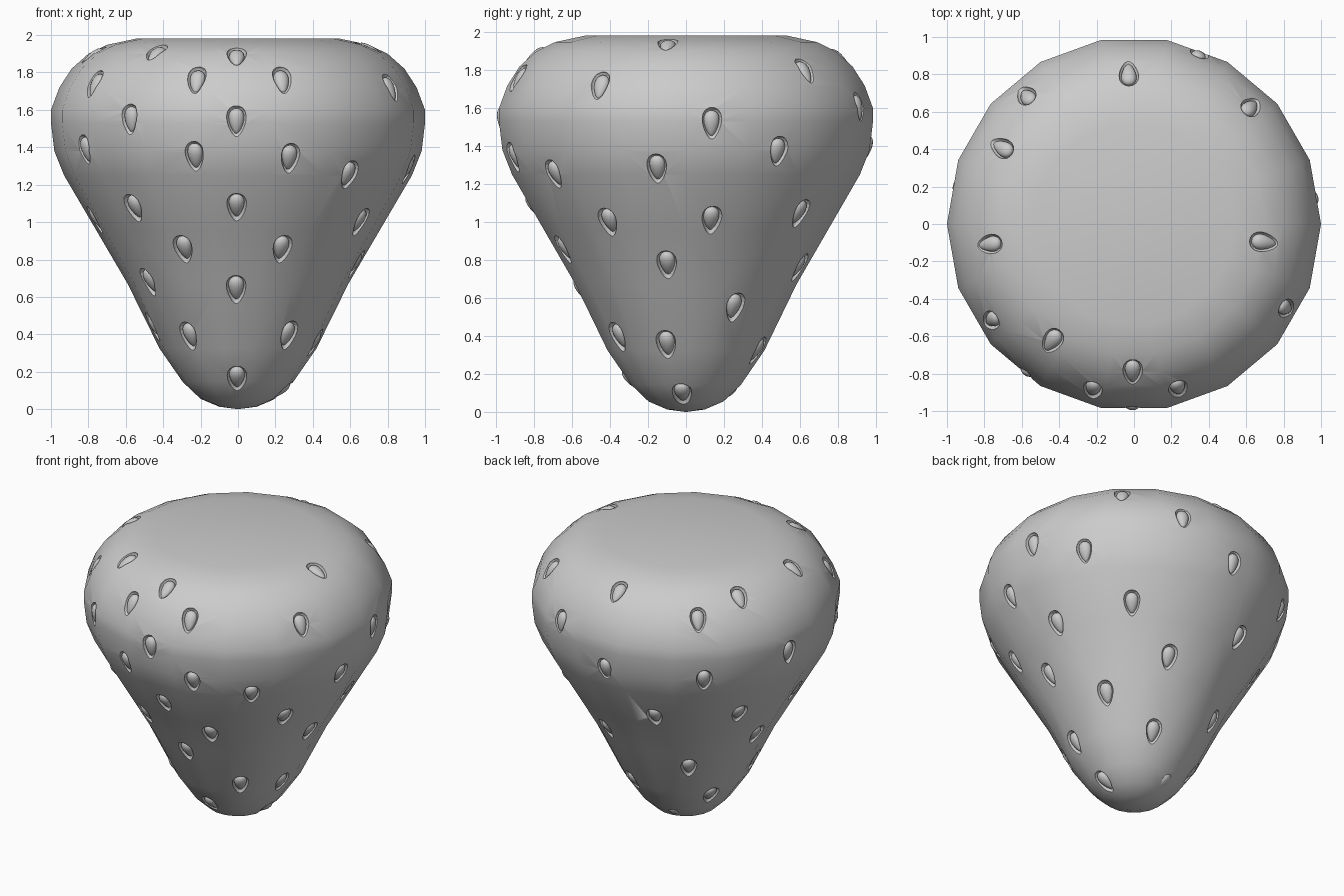
import bpy, bmesh, math
from mathutils import Vector, Matrix

if "Cube" in bpy.data.objects:
    bpy.data.objects.remove(bpy.data.objects["Cube"])

SIDES = 18
# body profile: radius, height
PROFILE = [(0, 0), (0.10, 0.013), (0.20, 0.055), (0.295, 0.145), (0.42, 0.325), (0.59, 0.67),
           (0.76, 0.96), (0.93, 1.25), (0.982, 1.38), (1.0, 1.53), (1.0, 1.60), (0.955, 1.72),
           (0.89, 1.82), (0.80, 1.90), (0.70, 1.948), (0.54, 1.982), (0, 1.982)]

# seeds: azimuth in degrees, height
SEEDS = [(269.5, 1.89), (256, 1.76), (285, 1.76), (235, 1.91), (214, 1.74), (331, 1.72), (234, 1.55),
         (269.5, 1.54), (212, 1.385), (256, 1.35), (287, 1.34), (310.5, 1.25), (350.5, 1.28), (190, 1.01),
         (227, 1.075), (269.5, 1.08), (328, 1.0), (245, 0.855), (290, 0.855), (351, 0.775), (216, 0.68),
         (269, 0.64), (194, 0.44), (234, 0.39), (307, 0.395), (346, 0.353), (269, 0.16),
         (92, 1.88), (130, 1.78), (150, 1.87), (188, 1.90), (352, 1.94), (45, 1.80), (69, 1.605),
         (8, 1.52), (30.5, 1.37), (10, 1.01), (49, 1.045), (29.5, 0.55), (71, 0.76), (68, 0.32), (355, 0.09),
         (92, 1.385), (132, 1.37), (110, 1.02), (151, 1.02), (168, 1.465), (171.5, 0.745), (127, 0.55),
         (150, 0.27), (106, 0.09)]


def link(name, bm):
    mesh = bpy.data.meshes.new(name)
    bmesh.ops.recalc_face_normals(bm, faces=bm.faces)
    bm.to_mesh(mesh)
    bm.free()
    ob = bpy.data.objects.new(name, mesh)
    bpy.context.collection.objects.link(ob)
    for p in mesh.polygons:
        p.use_smooth = True
    return ob


def body_mesh():
    bm = bmesh.new()
    rings = []
    for r, z in PROFILE:
        n = SIDES if r else 1
        rings.append([bm.verts.new((r * math.cos(2 * math.pi * i / SIDES),
                                    r * math.sin(2 * math.pi * i / SIDES), z)) for i in range(n)])
    for a, b in zip(rings, rings[1:]):
        for i in range(SIDES):
            j = (i + 1) % SIDES
            quad = [a[i % len(a)], a[j % len(a)], b[j % len(b)], b[i % len(b)]]
            bm.faces.new(list(dict.fromkeys(quad)))
    return bm


def radius(z):
    for (r0, z0), (r1, z1) in zip(PROFILE, PROFILE[1:]):
        if z0 <= z <= z1 and z1 > z0:
            return r0 + (r1 - r0) * (z - z0) / (z1 - z0)
    return 0


def seed_frame(az, z):
    a = math.radians(az)
    off = (az % 20) - 10
    flat = math.cos(math.radians(10)) / math.cos(math.radians(off))
    h = min(0.05, (1.98 - z) * 0.9, z * 0.7)
    out = Vector((math.cos(a), math.sin(a), 0))
    up = (out * (radius(z + h) - radius(z - h)) + Vector((0, 0, 2 * h))).normalized()
    side = Vector((-math.sin(a), math.cos(a), 0))
    nrm = side.cross(up).normalized()
    m = Matrix((side, nrm, up)).transposed().to_4x4()
    m.translation = out * radius(z) * flat + Vector((0, 0, z))
    return m


def teardrops(name, half_w, depth, half_h, sink):
    bm = bmesh.new()
    for az, z in SEEDS:
        verts = bmesh.ops.create_uvsphere(bm, u_segments=16, v_segments=10, radius=1)["verts"]
        m = seed_frame(az, z)
        for v in verts:
            taper = 0.84 + 0.28 * v.co.z       # wide top, narrow tip
            v.co = m @ Vector((v.co.x * half_w * taper, v.co.y * depth * taper - sink, v.co.z * half_h))
    return link(name, bm)


# fruit body with one dimple per seed
body = link("fruit_body", body_mesh())
cutter = teardrops("dimple_cutter", 0.06, 0.045, 0.085, 0.0)
cutter.hide_render = True
smooth_ref = link("smooth_reference", body_mesh())
smooth_ref.hide_render = True
cut = body.modifiers.new("dimples", 'BOOLEAN')
cut.operation = 'DIFFERENCE'
cut.solver = 'EXACT'
cut.object = cutter
bpy.context.view_layer.update()
dg = bpy.context.evaluated_depsgraph_get()
body_new = bpy.data.meshes.new_from_object(body.evaluated_get(dg))
body.modifiers.clear()
body.data = body_new

# keep the skin's smooth normals around the dimples
ref = smooth_ref.data
normals = []
for p in body_new.polygons:
    p.use_smooth = True
    hit, loc, n, idx = smooth_ref.closest_point_on_mesh(p.center)
    skin = all((smooth_ref.closest_point_on_mesh(body_new.vertices[v].co)[1]
                - body_new.vertices[v].co).length < 1e-4 for v in p.vertices)
    for v in p.vertices:
        co = body_new.vertices[v].co
        if not skin:
            normals.append(p.normal.copy())
            continue
        q = ref.polygons[smooth_ref.closest_point_on_mesh(co - p.normal * 1e-3)[3]]
        total = Vector()
        for k in q.vertices:
            rv = ref.vertices[k]
            total += rv.normal / ((rv.co - co).length_squared + 1e-6)
        normals.append(total.normalized())
body_new.normals_split_custom_set(normals)
for helper in (cutter, smooth_ref):
    bpy.data.objects.remove(helper)

# seeds resting in the dimples
teardrops("seeds", 0.047, 0.034, 0.068, 0.020)
